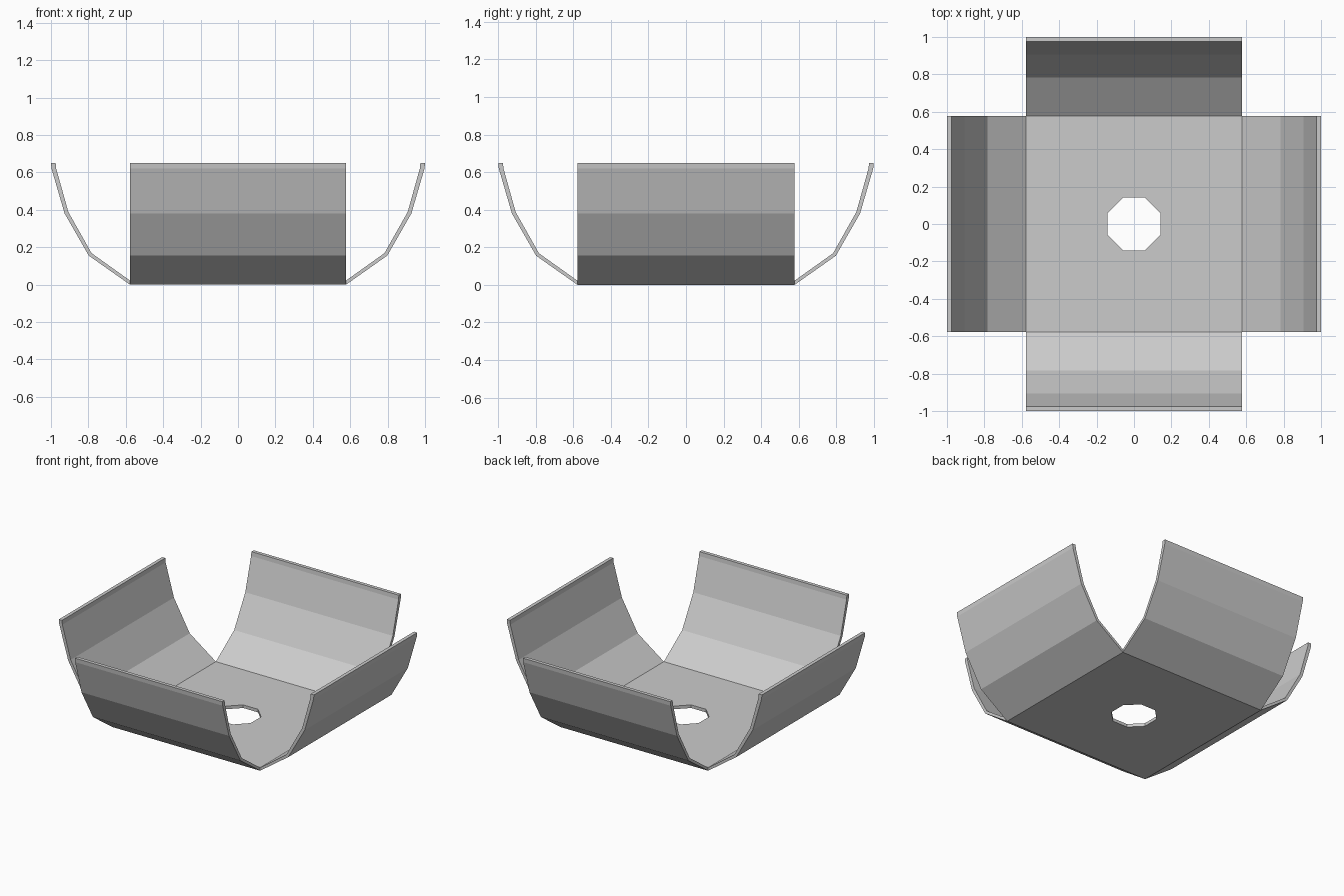
import bpy, bmesh, math
from mathutils import Matrix, Vector

if "Cube" in bpy.data.objects:
    bpy.data.objects.remove(bpy.data.objects["Cube"], do_unlink=True)

HALF = 0.578      # half width of the floor and of each wall
THICK = 0.022     # sheet thickness

grey = bpy.data.materials.new("plain grey")
grey.use_nodes = True
colour = (0.6, 0.6, 0.6, 1)
grey.diffuse_color = colour
grey.node_tree.nodes["Principled BSDF"].inputs["Base Color"].default_value = colour


def finish(name, bm):
    bmesh.ops.recalc_face_normals(bm, faces=bm.faces)
    mesh = bpy.data.meshes.new(name)
    bm.to_mesh(mesh)
    bm.free()
    mesh.materials.append(grey)
    obj = bpy.data.objects.new(name, mesh)
    bpy.context.collection.objects.link(obj)
    return obj


def add_loop(bm, points):
    verts = [bm.verts.new(p) for p in points]
    return [bm.edges.new((a, b)) for a, b in zip(verts, verts[1:] + verts[:1])]


def extrude(bm, faces, offset):
    made = bmesh.ops.extrude_face_region(bm, geom=faces)["geom"]
    verts = [v for v in made if isinstance(v, bmesh.types.BMVert)]
    bmesh.ops.translate(bm, verts=verts, vec=offset)


# Square floor with an octagonal drain hole
bm = bmesh.new()
edges = add_loop(bm, [(x * HALF, y * HALF, 0) for x, y in ((-1, -1), (1, -1), (1, 1), (-1, 1))])
angles = [math.radians(22.5 + 45 * i) for i in range(8)]
edges += add_loop(bm, [(0.152 * math.cos(a), 0.152 * math.sin(a), 0) for a in angles])
bmesh.ops.triangle_fill(bm, edges=edges, use_beauty=True, normal=(0, 0, 1))
extrude(bm, bm.faces[:], Vector((0, 0, THICK)))
finish("floor", bm)

# Bent wall section: outer face going up, inner face coming down
outer = [(HALF, 0), (0.798, 0.155), (0.927, 0.38), (0.993, 0.62), (1.0, 0.65)]
outer[-2:] = [(0.997, 0.62), (1.0, 0.65)]
inner = [(0.975, 0.65), (0.972, 0.62), (0.907, 0.388), (0.783, 0.168), (HALF, THICK)]

# One wall on each side of the floor
for i, name in enumerate(("left_wall", "back_wall", "right_wall", "front_wall")):
    bm = bmesh.new()
    section = bm.faces.new([bm.verts.new((r, -HALF, z)) for r, z in outer + inner])
    extrude(bm, [section], Vector((0, 2 * HALF, 0)))
    bm.transform(Matrix.Rotation(i * math.pi / 2, 4, "Z"))
    finish(name, bm)
